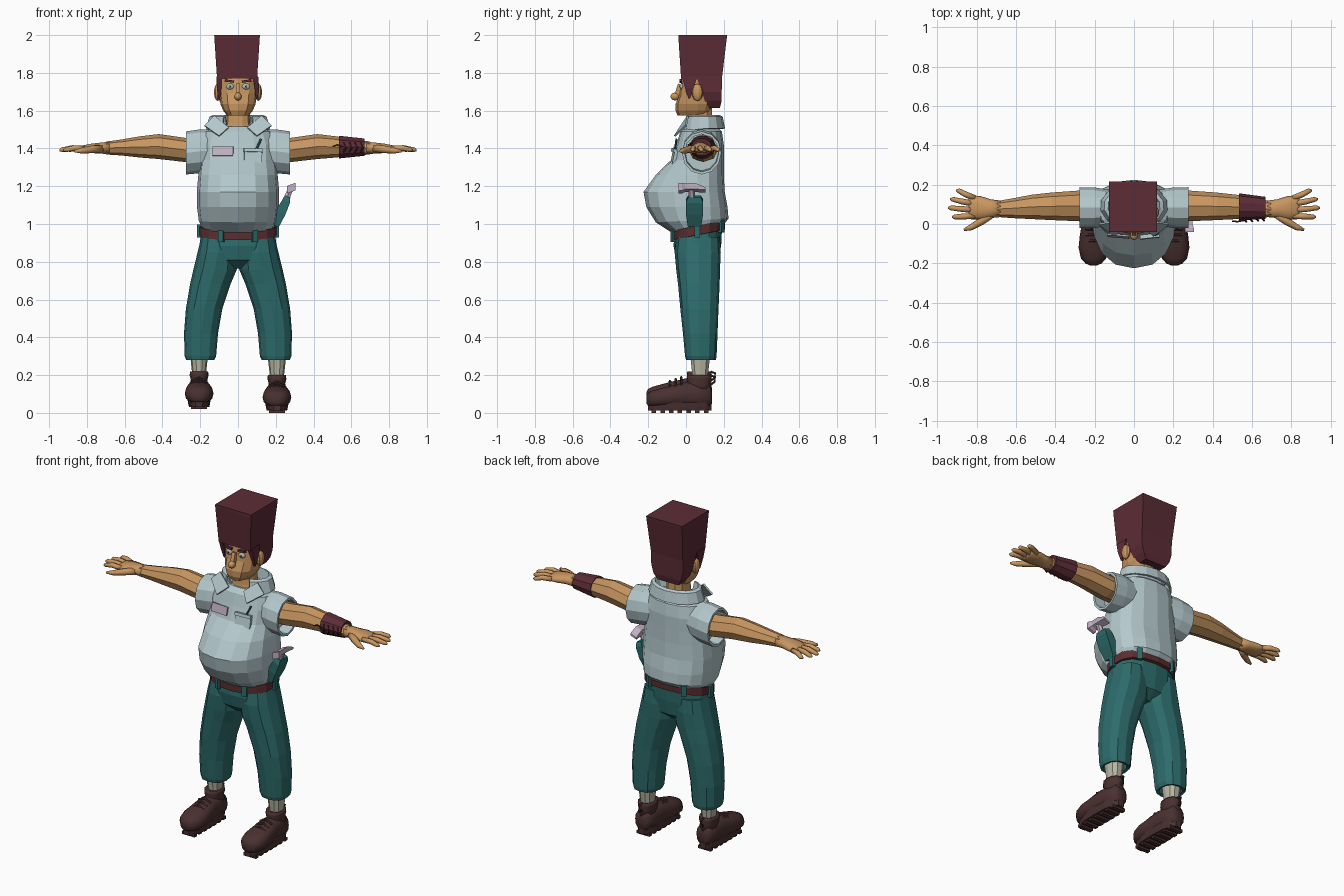
import bpy, bmesh, math
from mathutils import Vector, Matrix

def mat(name, hexa):
    m = bpy.data.materials.new(name)
    lin = []
    for i in (0, 2, 4):
        c = int(hexa[i:i + 2], 16) / 255
        lin.append(c / 12.92 if c < 0.04 else ((c + 0.055) / 1.055) ** 2.4)
    m.diffuse_color = (*lin, 1)
    return m

SHIRT, TEAL = mat("pale blue cloth", "B4C8CC"), mat("teal cloth", "2D6B6B")
SKIN, HAIR = mat("tan skin", "C89660"), mat("maroon", "5C2C36")
SHOE, BELT = mat("dark brown leather", "4A3030"), mat("red brown leather", "5A2E30")
SOCK, METAL = mat("beige knit", "B9B8A4"), mat("lavender", "C4B2C4")
EYE = mat("pale grey", "B0B8B0")

def finish(name, bm, m, smooth=False):
    bmesh.ops.recalc_face_normals(bm, faces=bm.faces)
    for f in bm.faces:
        f.smooth = smooth
    me = bpy.data.meshes.new(name)
    bm.to_mesh(me)
    bm.free()
    me.materials.append(m)
    ob = bpy.data.objects.new(name, me)
    bpy.context.collection.objects.link(ob)
    return ob

def loft(name, rings, m, smooth=False, closed=True, caps=True):
    bm = bmesh.new()
    vs = [[bm.verts.new(p) for p in r] for r in rings]
    n = len(vs[0])
    for a, b in zip(vs, vs[1:]):
        for i in range(n if closed else n - 1):
            j = (i + 1) % n
            bm.faces.new((a[i], a[j], b[j], b[i]))
    if caps:
        bm.faces.new(vs[0])
        bm.faces.new(vs[-1])
    return finish(name, bm, m, smooth)

def se(a, p):  # superellipse point
    f = lambda v: math.copysign(abs(v) ** (2 / p), v)
    return f(math.cos(a)), f(math.sin(a))

def oval(z, yf, yb, hw, n=16, p=2.3, tilt=0, cx=0, c=0.06):
    out = []
    for i in range(n):
        u, v = se(2 * math.pi * i / n, p)
        y = c + v * ((yb - c) if v > 0 else (c - yf))
        out.append((cx + u * hw, y, z + tilt * (y - c)))
    return out

def xring(x, cy, cz, ry, rz, n=10, p=2):
    return [(x, cy + ry * u, cz + rz * v) for u, v in (se(2 * math.pi * i / n, p) for i in range(n))]

def rect(z, yf, yb, hw, cx=-0.005):
    return [(cx - hw, yf, z), (cx + hw, yf, z), (cx + hw, yb, z), (cx - hw, yb, z)]

def tube(name, pts, radii, m, n=6, smooth=False):
    pts = [Vector(p) for p in pts]
    rings = []
    for i, p in enumerate(pts):
        d = pts[min(i + 1, len(pts) - 1)] - pts[max(i - 1, 0)]
        q = d.to_track_quat('Z', 'Y')
        rings.append([p + q @ Vector((math.cos(t) * radii[i], math.sin(t) * radii[i], 0))
                      for t in (2 * math.pi * k / n for k in range(n))])
    return loft(name, rings, m, smooth)

def box(name, c, size, m, rot=(0, 0, 0)):
    bm = bmesh.new()
    bmesh.ops.create_cube(bm, size=1)
    ob = finish(name, bm, m)
    ob.location, ob.scale = c, size
    ob.rotation_euler = [math.radians(r) for r in rot]
    return ob

def ball(name, c, r, m, u=10, v=8, smooth=True):
    bm = bmesh.new()
    bmesh.ops.create_uvsphere(bm, u_segments=u, v_segments=v, radius=1)
    ob = finish(name, bm, m, smooth)
    ob.location, ob.scale = c, r
    return ob

# Shirt body with round belly
loft("shirt_body", [oval(0.97, -0.07, 0.195, 0.188, tilt=0.15), oval(1.02, -0.16, 0.225, 0.208, tilt=0.05),
     oval(1.09, -0.21, 0.22, 0.217), oval(1.17, -0.225, 0.205, 0.218), oval(1.26, -0.16, 0.2, 0.21),
     oval(1.34, -0.078, 0.2, 0.2), oval(1.42, -0.05, 0.2, 0.2), oval(1.49, -0.03, 0.19, 0.175),
     oval(1.515, 0, 0.165, 0.12)], SHIRT)
# Collar: open band around the neck, folded over, with two front flaps
def band(z, rx, ry, drop):
    out = []
    for i in range(13):
        t = math.radians(-60 + 300 * i / 12)
        out.append((rx * math.cos(t), 0.09 + ry * math.sin(t), z - drop * max(0, -math.sin(t))))
    return out
col = loft("collar", [band(1.49, 0.11, 0.08, 0), band(1.572, 0.135, 0.09, 0), band(1.565, 0.15, 0.1, 0),
     band(1.505, 0.168, 0.112, 0.02)], SHIRT, closed=False, caps=False)
flaps = [loft("collar_flap", [[(s * 0.125, 0.01, 1.572), (s * 0.05, -0.015, 1.51)],
     [(s * 0.178, 0.0, 1.52), (s * 0.1, -0.06, 1.465)]], SHIRT, closed=False, caps=False) for s in (1, -1)]
for ob in [col] + flaps:
    sol = ob.modifiers.new("thickness", 'SOLIDIFY')
    sol.thickness, sol.offset = 0.01, 0
# Chest badge, pocket and pen
box("chest_badge", (-0.08, -0.061, 1.385), (0.11, 0.009, 0.05), METAL, (-12, 0, -5))
box("chest_pocket", (0.08, -0.065, 1.345), (0.095, 0.016, 0.09), SHIRT, (-12, 2, 6))
box("pocket_hem", (0.08, -0.063, 1.39), (0.1, 0.02, 0.018), SHIRT, (-12, 2, 6))
tube("pen", [(0.09, -0.06, 1.38), (0.122, -0.05, 1.45)], [0.006, 0.006], TEAL)

# Neck and head
loft("neck", [oval(1.48, 0.0, 0.15, 0.085, 10), oval(1.53, 0.01, 0.145, 0.066, 10), oval(1.62, 0.02, 0.14, 0.06, 10)], SKIN)
loft("head", [oval(1.575, -0.045, 0.1, 0.058, 12, 2.5), oval(1.60, -0.055, 0.13, 0.078, 12, 2.5),
     oval(1.635, -0.055, 0.145, 0.093, 12, 2.5), oval(1.69, -0.035, 0.16, 0.1, 12, 2.5),
     oval(1.79, -0.02, 0.17, 0.1, 12, 2.5)], SKIN)
ball("nose", (0, -0.058, 1.675), (0.02, 0.024, 0.021), SKIN)
box("nose_bridge", (0, -0.037, 1.71), (0.022, 0.03, 0.06), SKIN, (-18, 0, 0))
for s in (1, -1):
    ball("ear", (s * 0.108, 0.06, 1.697), (0.02, 0.03, 0.045), SKIN, smooth=False)
    ball("eye", (s * 0.042, -0.022, 1.728), (0.022, 0.012, 0.016), EYE)
    ball("pupil", (s * 0.042, -0.034, 1.728), (0.005, 0.003, 0.005), SHOE, 6, 4)
    box("eyebrow", (s * 0.045, -0.028, 1.757), (0.05, 0.014, 0.012), HAIR, (0, -s * 8, 0))
    # Sideburns
    loft("sideburn", [rect(1.78, -0.022, 0.06, 0.014, s * 0.097 - 0.004),
         rect(1.72, -0.005, 0.04, 0.012, s * 0.1), rect(1.665, 0.012, 0.022, 0.005, s * 0.1)], HAIR)
# Tall flat-top hair and nape
loft("hair_block", [rect(2.0, -0.04, 0.217, 0.121), rect(1.985, -0.04, 0.216, 0.12),
     rect(1.77, -0.026, 0.19, 0.106)], HAIR)
loft("hair_nape", [rect(1.79, 0.05, 0.191, 0.107), rect(1.70, 0.085, 0.189, 0.106), rect(1.65, 0.1, 0.188, 0.092),
     rect(1.615, 0.125, 0.18, 0.07)], HAIR)

# Sleeves, arms and hands
for s in (1, -1):
    loft("sleeve", [xring(s * x, 0.083, z, ry, rz, 12) for x, z, ry, rz in
         ((0.12, 1.39, 0.09, 0.11), (0.2, 1.385, 0.103, 0.116), (0.276, 1.376, 0.104, 0.114),
          (0.276, 1.376, 0.09, 0.1), (0.21, 1.38, 0.088, 0.098))], SHIRT)
    loft("arm", [xring(s * x, y, z, ry, rz, 8) for x, y, z, ry, rz in
         ((0.15, 0.09, 1.39, 0.078, 0.062), (0.28, 0.092, 1.392, 0.078, 0.064), (0.42, 0.09, 1.41, 0.07, 0.066),
          (0.52, 0.087, 1.408, 0.062, 0.056), (0.62, 0.08, 1.405, 0.05, 0.042), (0.7, 0.076, 1.402, 0.04, 0.034))], SKIN)
    loft("palm", [xring(s * x, y, z, ry, rz, 10) for x, y, z, ry, rz in
         ((0.68, 0.077, 1.402, 0.042, 0.035), (0.73, 0.078, 1.402, 0.048, 0.03), (0.78, 0.082, 1.4, 0.06, 0.026),
          (0.83, 0.085, 1.397, 0.061, 0.018), (0.842, 0.085, 1.396, 0.05, 0.01))], SKIN, True)
    for y0, x1, y1 in ((0.132, 0.905, 0.17), (0.102, 0.935, 0.126), (0.071, 0.945, 0.082), (0.041, 0.925, 0.036)):
        tube("finger", [(s * 0.81, y0, 1.398), (s * (0.81 + x1) / 2, (y0 + y1) / 2, 1.402),
             (s * (x1 - 0.012), y1, 1.393), (s * x1, y1, 1.39)], [0.015, 0.015, 0.012, 0.005], SKIN, 8, True)
    tube("thumb", [(s * 0.72, 0.055, 1.4), (s * 0.775, 0.015, 1.395), (s * 0.83, -0.018, 1.388),
         (s * 0.865, -0.03, 1.385)], [0.022, 0.02, 0.015, 0.006], SKIN, 8, True)
# Laced wristband on one arm
loft("wristband", [xring(x, y, 1.407, ry, rz, 10) for x, y, ry, rz in
     ((0.54, 0.085, 0.058, 0.05), (0.535, 0.087, 0.069, 0.063), (0.67, 0.082, 0.056, 0.048), (0.668, 0.08, 0.04, 0.036))], HAIR)
for i in range(4):
    x = 0.56 + 0.03 * i
    tube("wristband_lace", [(x, 0.024 + i * 0.002, 1.43), (x + 0.012, 0.012 + i * 0.002, 1.405),
         (x, 0.024 + i * 0.002, 1.38)], [0.005] * 3, SHOE)
tube("wristband_lace_end", [(0.56, 0.018, 1.41), (0.525, 0.012, 1.42), (0.5, 0.015, 1.41)], [0.004] * 3, SHOE)

# Trousers
loft("trouser_hips", [oval(0.985, -0.06, 0.192, 0.19, tilt=0.18), oval(0.89, -0.066, 0.187, 0.204, tilt=0.05),
     oval(0.81, -0.052, 0.175, 0.185), oval(0.765, 0.0, 0.12, 0.07)], TEAL)
for s in (1, -1):
    loft("trouser_leg", [oval(z, yf, yb, (xo - xi) / 2, 12, 2.4, cx=s * (xo + xi) / 2, c=0.07) for z, xi, xo, yf, yb in
         ((0.93, 0.02, 0.195, -0.05, 0.18), (0.85, 0.0, 0.214, -0.06, 0.184), (0.76, 0.006, 0.236, -0.052, 0.18),
          (0.68, 0.04, 0.254, -0.042, 0.178), (0.55, 0.083, 0.276, -0.03, 0.172), (0.42, 0.106, 0.286, -0.016, 0.167),
          (0.3, 0.116, 0.282, -0.005, 0.162), (0.28, 0.125, 0.275, 0.0, 0.158), (0.285, 0.14, 0.26, 0.015, 0.14),
          (0.33, 0.145, 0.255, 0.02, 0.135))], TEAL)
# Belt and belt loops
def belt(h, g):
    return oval(0.966 + h, -0.07 - g, 0.2 + g, 0.2 + g, tilt=0.2)
loft("belt", [belt(-0.026, -0.012), belt(-0.024, 0.006), belt(0.024, 0.006), belt(0.026, -0.012)], BELT)
for i in (0, 2.6, 5.4, 8, 11, 13):
    u, v = se(2 * math.pi * i / 16, 2.3)
    y = 0.06 + v * (0.146 if v > 0 else 0.136)
    box("belt_loop", (0.206 * u, y, 0.963 + 0.2 * (y - 0.06)), (0.02, 0.03, 0.068), TEAL,
        (0, 0, math.degrees(math.atan2(v, u))))

# Hammer tucked in the belt
loft("hammer_grip", [[(x + a * w, 0.045 + b * d, z - a * 0.4 * w) for a, b in ((-1, -1), (1, -1), (1, 1), (-1, 1))]
     for x, z, w, d in ((0.2, 0.99, 0.016, 0.035), (0.225, 1.06, 0.026, 0.045), (0.255, 1.12, 0.02, 0.045),
                        (0.262, 1.145, 0.015, 0.035))], TEAL)
tube("hammer_neck", [(0.255, 0.03, 1.13), (0.28, 0.03, 1.19)], [0.018, 0.016], METAL)
loft("hammer_head", [[(0.282 + a * w, y, z + b * h + a * 0.008) for a, b in ((-1, -1), (1, -1), (1, 1), (-1, 1))]
     for y, z, w, h in ((-0.04, 1.19, 0.022, 0.02), (-0.02, 1.19, 0.022, 0.02), (-0.005, 1.192, 0.016, 0.015),
                        (0.05, 1.193, 0.018, 0.016), (0.103, 1.18, 0.02, 0.006))], METAL)

# Socks and shoes (one foot slightly raised)
for s, lift in ((1, 0.0), (-1, 0.02)):
    cx = 0.206 * s
    loft("sock", [oval(z + lift, 0.075 - d, 0.075 + d, w, 10, cx=cx, c=0.075) for z, w, d in
         ((0.12, 0.036, 0.042), (0.2, 0.038, 0.043), (0.31, 0.05, 0.056))], SOCK)
    def section(y, hw, z0, z1, dx=0.0):
        pts = (se(2 * math.pi * i / 14, 2.4) for i in range(14))
        return [(cx + dx * s + hw * u, y, lift + (z0 + z1) / 2 + (z1 - z0) / 2 * v) for u, v in pts]
    loft("shoe_upper", [section(*q) for q in
         ((0.138, 0.025, 0.05, 0.11), (0.125, 0.048, 0.03, 0.15), (0.06, 0.058, 0.03, 0.16), (0.0, 0.06, 0.03, 0.165),
          (-0.06, 0.07, 0.03, 0.15), (-0.12, 0.076, 0.03, 0.135), (-0.175, 0.064, 0.03, 0.12),
          (-0.2, 0.042, 0.035, 0.108), (-0.21, 0.02, 0.05, 0.09))], SHOE, True)
    loft("shoe_collar", [oval(z + lift, 0.07 - d, 0.07 + d, w, 12, cx=cx, c=0.07) for z, w, d in
         ((0.11, 0.052, 0.066), (0.155, 0.044, 0.062), (0.18, 0.05, 0.066), (0.2, 0.048, 0.063), (0.195, 0.036, 0.046))], SHOE, True)
    loft("shoe_sole", [oval(z + lift, -0.205, 0.138, w, 14, 2.6, cx=cx, c=-0.03) for z, w in
         ((0.012, 0.054), (0.03, 0.058), (0.055, 0.062))], SHOE)
    for i in range(7):
        box("sole_tread", (cx, -0.17 + i * 0.046, 0.009 + lift), (0.085, 0.024, 0.018), SHOE)
    for i in range(3):
        y, z = -0.025 - 0.03 * i, 0.168 - 0.01 * i + lift
        tube("shoe_lace", [(cx - 0.04, y, z - 0.018), (cx, y, z), (cx + 0.04, y, z - 0.018)], [0.007] * 3, SHOE)
    tube("shoe_pull_loop", [(cx, 0.13, 0.15 + lift), (cx, 0.152, 0.165 + lift), (cx, 0.155, 0.19 + lift),
         (cx, 0.13, 0.198 + lift)], [0.007] * 4, SHOE)
